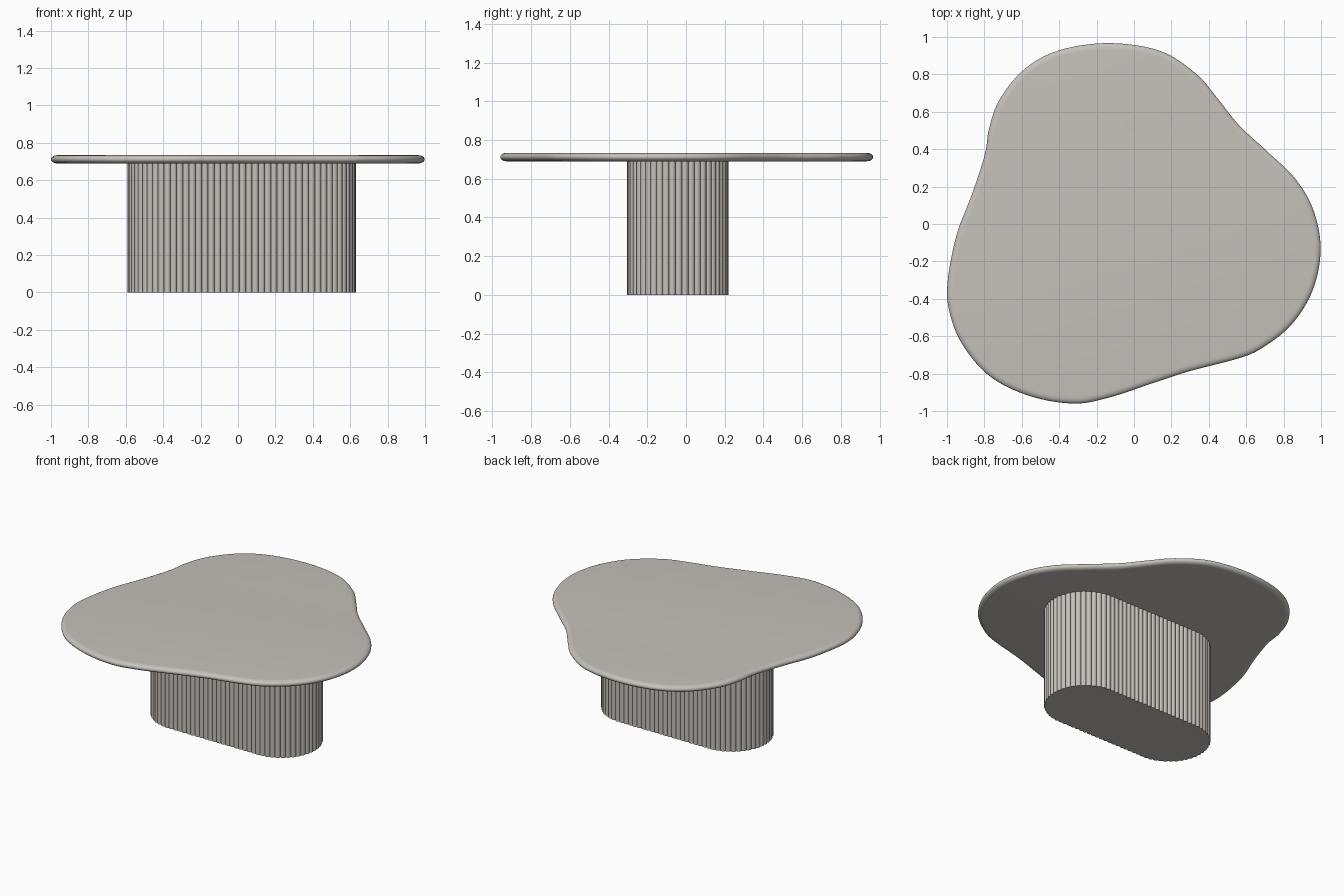
import bpy, bmesh, math
from mathutils import Vector

if "Cube" in bpy.data.objects:
    bpy.data.objects.remove(bpy.data.objects["Cube"])

stone = bpy.data.materials.new("warm grey stone")
stone.diffuse_color = (0.56, 0.53, 0.49, 1)
stone.use_nodes = True
stone.node_tree.nodes["Principled BSDF"].inputs["Base Color"].default_value = stone.diffuse_color


def loft(name, rings, angle):
    """Skin closed rings of points and cap both ends."""
    bm = bmesh.new()
    loops = [[bm.verts.new(p) for p in ring] for ring in rings]
    n = len(loops[0])
    for a, b in zip(loops, loops[1:]):
        for i in range(n):
            j = (i + 1) % n
            bm.faces.new((a[i], a[j], b[j], b[i]))
    bm.faces.new(loops[0][::-1])
    bm.faces.new(loops[-1])
    bmesh.ops.recalc_face_normals(bm, faces=bm.faces)
    mesh = bpy.data.meshes.new(name)
    bm.to_mesh(mesh)
    bm.free()
    mesh.materials.append(stone)
    ob = bpy.data.objects.new(name, mesh)
    bpy.context.collection.objects.link(ob)
    bpy.ops.object.select_all(action='DESELECT')
    ob.select_set(True)
    bpy.context.view_layer.objects.active = ob
    bpy.ops.object.shade_smooth_by_angle(angle=math.radians(angle))
    return ob


def smooth_closed(pts, steps):
    """Closed Catmull-Rom curve through the points."""
    out, n = [], len(pts)
    for i in range(n):
        p0, p1, p2, p3 = (Vector(pts[(i + k) % n]) for k in (-1, 0, 1, 2))
        for s in range(steps):
            t = s / steps
            out.append(0.5 * (2 * p1 + (p2 - p0) * t + (2 * p0 - 5 * p1 + 4 * p2 - p3) * t * t
                              + (3 * p1 - p0 - 3 * p2 + p3) * t ** 3))
    return out


def normals(pts):
    """Outward normals of a counter-clockwise loop."""
    n, out = len(pts), []
    for i in range(n):
        d = (pts[(i + 1) % n] - pts[i - 1]).normalized()
        out.append(Vector((d.y, -d.x)))
    return out


# Table top: free-form three-lobed slab with a rounded edge
outline = [(-.13, .967), (.14, .925), (.33, .805), (.44, .68), (.56, .53), (.71, .39), (.86, .245),
           (.957, .08), (.998, -.13), (.957, -.35), (.845, -.535), (.69, -.66), (.56, -.718),
           (.30, -.786), (.086, -.856), (-.13, -.927), (-.32, -.96), (-.556, -.92), (-.77, -.815),
           (-.92, -.64), (-.99, -.455), (-.995, -.294), (-.947, -.053), (-.866, .16),
           (-.797, .374), (-.775, .51), (-.717, .668), (-.583, .83), (-.396, .93)]
curve = smooth_closed(outline[::-1], 8)
nrm = normals(curve)
mid, half, inset = 0.712, 0.022, 0.034
rings = []
for k in range(13):
    a = -math.pi / 2 + math.pi * k / 12
    off, z = inset * (math.cos(a) - 1), mid + half * math.sin(a)
    rings.append([(*(p + n * off), z) for p, n in zip(curve, nrm)])
loft("table_top", rings, 40)

# Pedestal: stadium-shaped column wrapped in convex vertical ribs
cx, cy, radius, straight, depth = 0.02, -0.043, 0.249, 0.348, 0.013
side, arc = 2 * straight, math.pi * radius
total = 2 * (side + arc)


def stadium(s):
    """Point and outward normal at length s along the stadium."""
    sign = 1
    s %= total
    if s >= total / 2:
        s, sign = s - total / 2, -1
    if s < side:
        p, n = Vector((-straight + s, -radius)), Vector((0, -1))
    else:
        a = (s - side) / radius - math.pi / 2
        n = Vector((math.cos(a), math.sin(a)))
        p = Vector((straight, 0)) + n * radius
    return p * sign, n * sign


ribs, seg = 88, 8
pitch = total / ribs
section = []
for r in range(ribs):
    for k in range(seg):
        a = math.pi * k / seg
        p, n = stadium((r + 0.5 - 0.5 * math.cos(a)) * pitch)
        section.append(p + n * depth * math.sin(a) + Vector((cx, cy)))
loft("ribbed_pedestal", [[(*p, z) for p in section] for z in (0, 0.7)], 40)
